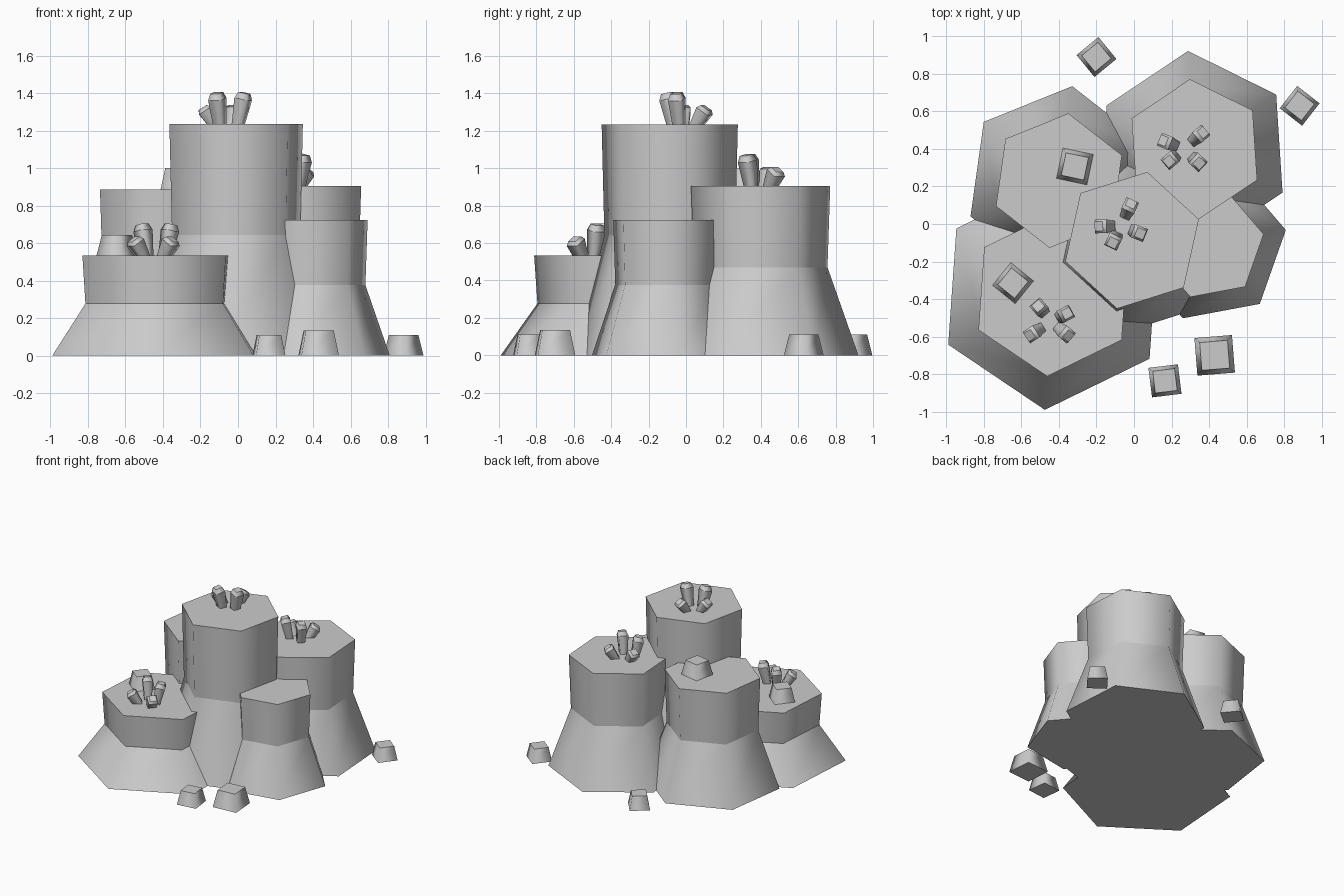
import bpy, bmesh, math
from mathutils import Matrix, Vector

if "Cube" in bpy.data.objects:
    bpy.data.objects.remove(bpy.data.objects["Cube"])


def prism(name, rings, sides, angle, matrix):
    """Stack of regular polygon rings: smooth round the side, sharp across rings."""
    bm = bmesh.new()
    loops = []
    for r, z in rings:
        loops.append([bm.verts.new((r * math.cos(angle + math.tau * i / sides),
                                    r * math.sin(angle + math.tau * i / sides), z))
                      for i in range(sides)])
    bm.faces.new(loops[0][::-1])
    bm.faces.new(loops[-1])
    for a, b in zip(loops, loops[1:]):
        for i in range(sides):
            j = (i + 1) % sides
            f = bm.faces.new((a[i], a[j], b[j], b[i]))
            f.smooth = True
    for loop in loops:
        for i in range(sides):
            bm.edges.get((loop[i], loop[(i + 1) % sides])).smooth = False
    me = bpy.data.meshes.new(name)
    bm.to_mesh(me)
    bm.free()
    ob = bpy.data.objects.new(name, me)
    ob.matrix_world = matrix
    bpy.context.collection.objects.link(ob)
    return ob


# Hexagonal columns with a flared foot: x, y, top radius, height, rotation
columns = {
    "centre_column": (-0.01, -0.087, 0.373, 1.235, 17.5),
    "front_left_column": (-0.432, -0.371, 0.442, 0.533, 26),
    "back_left_column": (-0.40, 0.231, 0.362, 0.885, 22),
    "back_right_column": (0.322, 0.399, 0.373, 0.905, 33.7),
    "front_right_column": (0.399, -0.109, 0.297, 0.723, 10.6),
}
for name, (x, y, r, h, rot) in columns.items():
    prism(name, [(r * 1.405, 0), (r * 0.96, h * 0.52), (r, h)], 6,
          math.radians(rot), Matrix.Translation((x, y, 0)))

# Loose tapered rocks: x, y, ground z, half diagonal, height, rotation
rocks = [
    (-0.20, 0.89, 0, 0.107, 0.11, 84.3),
    (0.883, 0.63, 0, 0.107, 0.11, 7),
    (0.43, -0.70, 0, 0.142, 0.135, 49.6),
    (0.165, -0.836, 0, 0.112, 0.11, 52),
    (-0.315, 0.307, 0.885, 0.117, 0.115, 33),
    (-0.645, -0.315, 0.533, 0.11, 0.11, 6),
]
for i, (x, y, z, r, h, rot) in enumerate(rocks):
    prism(f"rock_{i + 1}", [(r, 0), (r * 0.74, h)], 4,
          math.radians(rot), Matrix.Translation((x, y, z)))

# Crystal clusters leaning outward: centre, z, tall crystals, short crystals
clusters = [
    ((-0.07, -0.01), 1.235, [(-0.106, -0.085), (0.018, -0.045)], [(-0.165, -0.012), (-0.025, 0.088)]),
    ((0.265, 0.40), 0.905, [(0.20, 0.345), (0.335, 0.335)], [(0.176, 0.436), (0.35, 0.473)]),
    ((-0.44, -0.52), 0.533, [(-0.50, -0.45), (-0.372, -0.484)], [(-0.537, -0.582), (-0.367, -0.582)]),
]
for c, (centre, z, tall, short) in enumerate(clusters):
    for k, (x, y) in enumerate(tall + short):
        h, tilt = (0.17, 12) if k < 2 else (0.105, 33)
        d = (Vector((x, y)) - Vector(centre)).normalized()
        lean = math.radians(tilt)
        base = Vector((x, y)) - d * h * math.tan(lean) * 0.5
        turn = math.atan2(d.y, d.x)
        m = (Matrix.Translation((base.x, base.y, z)) @ Matrix.Rotation(turn, 4, 'Z')
             @ Matrix.Rotation(lean, 4, 'Y'))
        prism(f"crystal_{c + 1}_{k + 1}",
              [(0.036, -0.02), (0.052, h * 0.8), (0.036, h)], 4, math.pi / 4, m)
